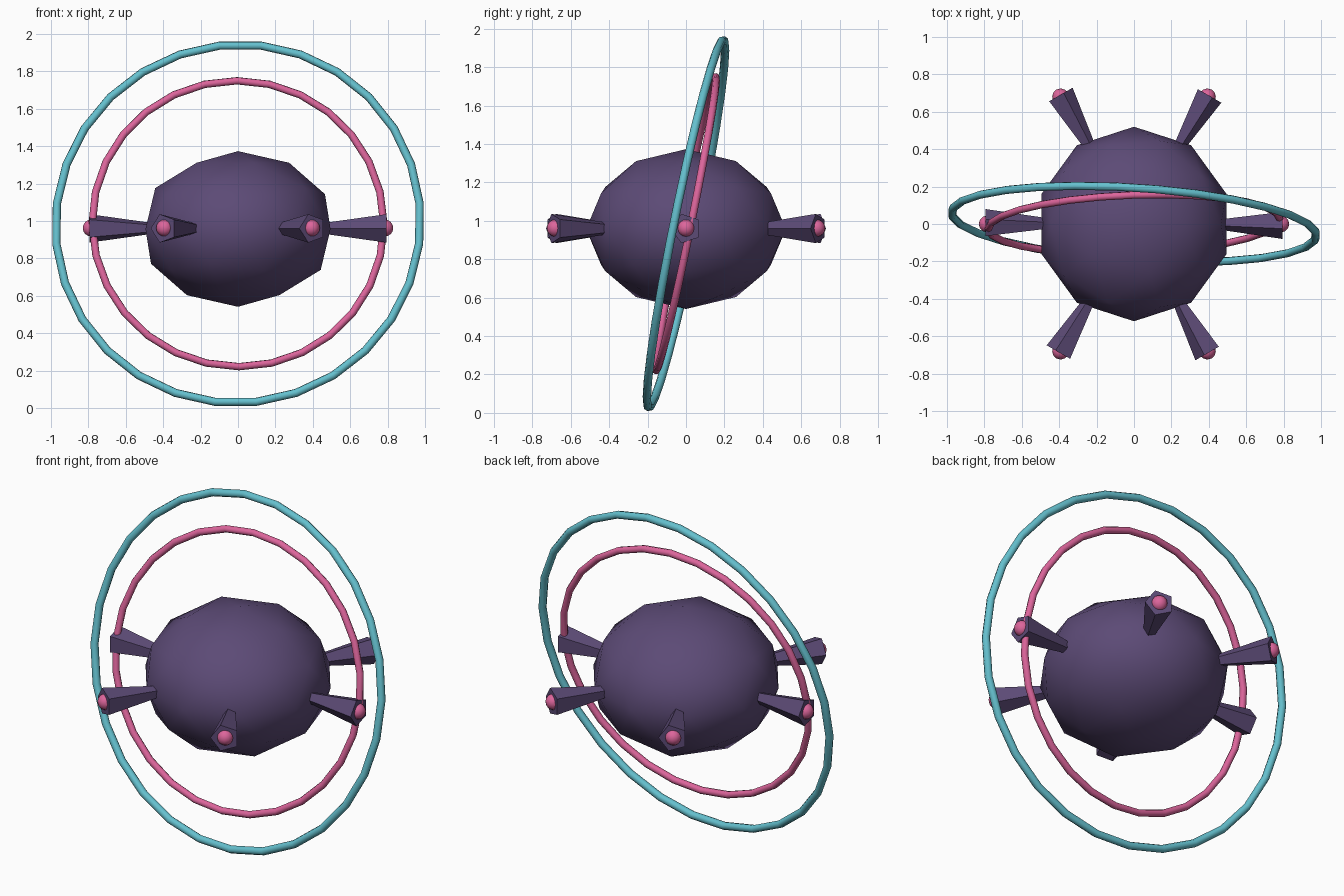
import bpy
import math
from mathutils import Matrix

if "Cube" in bpy.data.objects:
    bpy.data.objects.remove(bpy.data.objects["Cube"])


def material(name, rgb):
    m = bpy.data.materials.new(name)
    m.diffuse_color = (*rgb, 1)
    m.use_nodes = True
    m.node_tree.nodes["Principled BSDF"].inputs["Base Color"].default_value = m.diffuse_color
    return m


purple = material("dark purple", (0.107, 0.069, 0.181))
pink = material("pink", (0.72, 0.13, 0.33))
cyan = material("cyan", (0.13, 0.53, 0.62))


def finish(name, mat, smooth=True):
    ob = bpy.context.object
    ob.name = name
    ob.data.materials.append(mat)
    if smooth:
        bpy.ops.object.shade_smooth()
    return ob


def ring(name, mat, radius, tube, turn, roll):
    # upright ring leaning back, slightly turned about z
    bpy.ops.mesh.primitive_torus_add(major_radius=radius, minor_radius=tube,
                                     major_segments=28, minor_segments=8)
    ob = finish(name, mat)
    ob.matrix_world = (Matrix.Translation((0, 0, 0.985))
                       @ Matrix.Rotation(turn, 4, 'Z')
                       @ Matrix.Rotation(math.pi / 2 - 0.2, 4, 'X')
                       @ Matrix.Rotation(roll, 4, 'Z'))


# flattened core
bpy.ops.mesh.primitive_ico_sphere_add(subdivisions=2, radius=0.52, location=(0, 0, 0.957))
finish("core", purple).scale = (1, 1, 0.8)

# six flared arms with a round light in each end
for i in range(6):
    a = i * math.pi / 3
    c, s = math.cos(a), math.sin(a)
    bpy.ops.mesh.primitive_cone_add(vertices=5, radius1=0.08, radius2=0.03, depth=0.34,
                                    location=(0.625 * c, 0.625 * s, 0.96),
                                    rotation=(0, math.pi / 2, a + math.pi))
    finish(f"arm_{i + 1}", purple, smooth=False)
    bpy.ops.mesh.primitive_uv_sphere_add(segments=12, ring_count=8, radius=0.045,
                                         location=(0.785 * c, 0.785 * s, 0.962))
    finish(f"arm_light_{i + 1}", pink)

# two leaning rings
ring("outer_ring", cyan, 0.978, 0.022, -0.065, math.pi / 28)
ring("inner_ring", pink, 0.78, 0.02, 0.035, 0)
